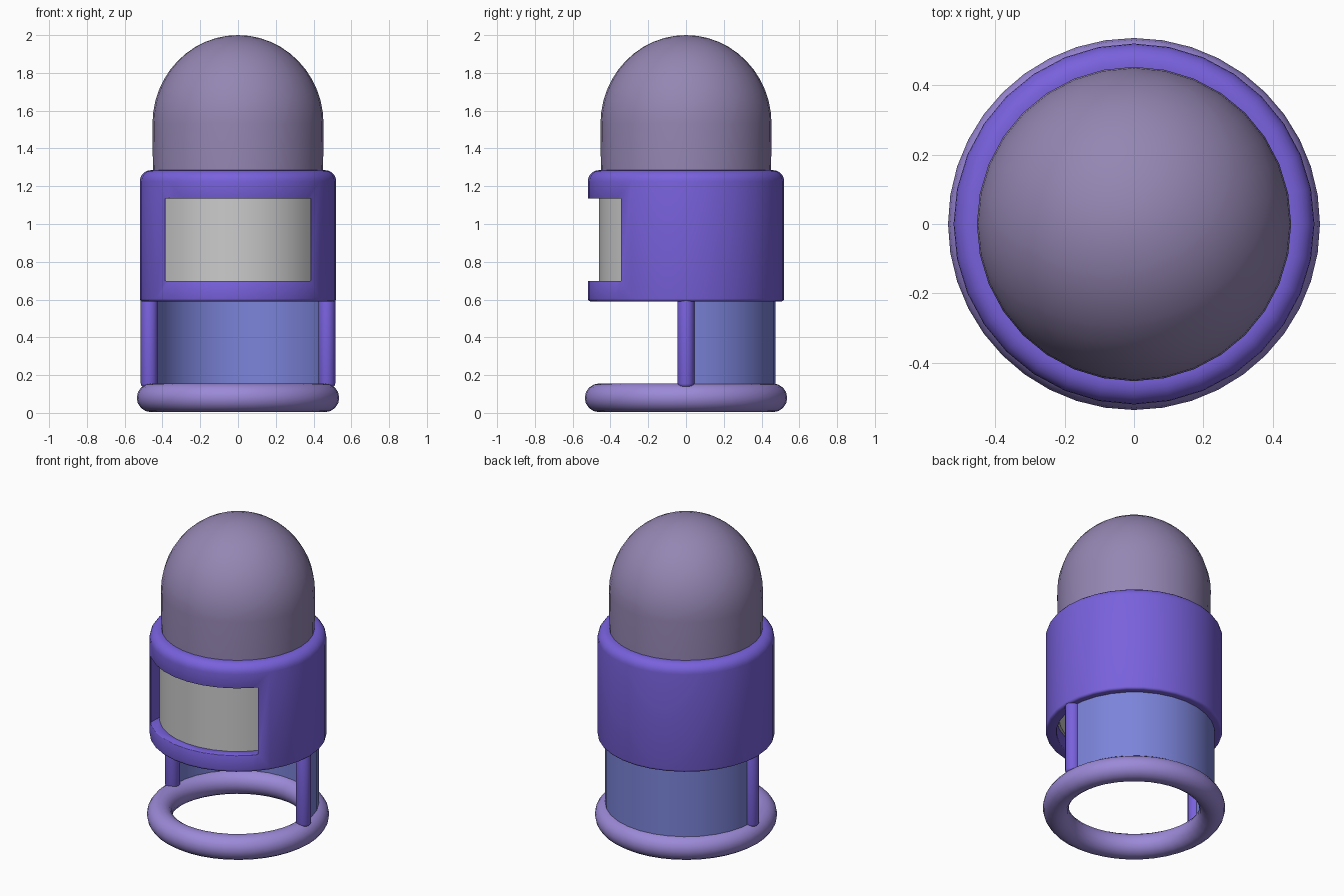
import bpy, bmesh, math
from mathutils import Vector

if "Cube" in bpy.data.objects:
    bpy.data.objects.remove(bpy.data.objects["Cube"])


def paint(ob, colour):
    if colour:
        mat = bpy.data.materials.new(ob.name + "_colour")
        mat.diffuse_color = (*colour, 1)
        mat.use_nodes = True
        mat.node_tree.nodes["Principled BSDF"].inputs["Base Color"].default_value = mat.diffuse_color
        ob.data.materials.append(mat)


def finish(name, bm, colour, angle=35):
    bmesh.ops.remove_doubles(bm, verts=bm.verts, dist=1e-5)
    bmesh.ops.recalc_face_normals(bm, faces=bm.faces)
    me = bpy.data.meshes.new(name)
    bm.to_mesh(me)
    bm.free()
    ob = bpy.data.objects.new(name, me)
    bpy.context.collection.objects.link(ob)
    paint(ob, colour)
    smooth(ob, angle)
    return ob


def smooth(ob, angle=35):
    bpy.ops.object.select_all(action='DESELECT')
    ob.select_set(True)
    bpy.context.view_layer.objects.active = ob
    bpy.ops.object.shade_smooth_by_angle(angle=math.radians(angle))


def lathe(name, profile, colour, closed=False, start=0, sweep=360, steps=32, at=(0, 0), angle=35):
    """Spin an (r, z) profile around a vertical axis; partial sweeps get end caps."""
    bm = bmesh.new()
    full = sweep == 360
    rings = []
    for i in range(steps if full else steps + 1):
        a = math.radians(start + sweep * i / steps)
        rings.append([bm.verts.new((at[0] + r * math.cos(a), at[1] + r * math.sin(a), z))
                      for r, z in profile])
    n = len(profile)
    for i in range(steps):
        p, q = rings[i], rings[(i + 1) % len(rings)]
        for j in range(n if closed else n - 1):
            k = (j + 1) % n
            bm.faces.new((p[j], q[j], q[k], p[k]))
    if closed and not full:
        bm.faces.new(rings[0])
        bm.faces.new(rings[-1])
    bmesh.ops.remove_doubles(bm, verts=bm.verts, dist=1e-5)
    return finish(name, bm, colour, angle)


def arc(cr, cz, rr, rz, a0, a1, steps):
    return [(cr + rr * math.cos(math.radians(a0 + (a1 - a0) * i / steps)),
             cz + rz * math.sin(math.radians(a0 + (a1 - a0) * i / steps))) for i in range(steps + 1)]


PURPLE = (0.19, 0.12, 0.72)
DOME = (0.30, 0.24, 0.45)
RING = (0.33, 0.25, 0.68)
BLUE = (0.20, 0.23, 0.70)

# base ring
lathe("base_ring", arc(0.46, 0.08, 0.076, 0.076, 0, 337.5, 15), RING, closed=True, steps=40)

# curved back wall, rear half only
lathe("back_wall", [(0.45, 0.11), (0.475, 0.11), (0.475, 0.62), (0.45, 0.62)], BLUE,
      closed=True, start=0, sweep=180, steps=16)

# side posts with rounded ends
post = [(0.0, 0.135)] + arc(0.025, 0.155, 0.02, 0.02, -90, 0, 3) \
    + arc(0.025, 0.60, 0.02, 0.02, 0, 90, 3) + [(0.0, 0.62)]
for side, x in (("left", -0.47), ("right", 0.47)):
    lathe(side + "_post", post, PURPLE, at=(x, 0), steps=16, angle=50)

# hollow body collar
profile = [(0.455, 0.59)] + arc(0.505, 0.605, 0.015, 0.015, -90, 0, 3) \
    + arc(0.46, 1.225, 0.06, 0.06, 0, 90, 6) + [(0.445, 1.285), (0.445, 1.24), (0.455, 1.2)]
body = lathe("body", profile, PURPLE, closed=True)

# window opening cut through the front of the body
bm = bmesh.new()
bmesh.ops.create_cube(bm, size=1)
bmesh.ops.scale(bm, vec=Vector((0.77, 0.5, 0.435)), verts=bm.verts)
bmesh.ops.translate(bm, vec=Vector((0, -0.45, 0.917)), verts=bm.verts)
cutter = finish("window_cutter", bm, None)
cutter.hide_render = True
cutter.hide_viewport = True
cut = body.modifiers.new("window", 'BOOLEAN')
cut.operation = 'DIFFERENCE'
cut.solver = 'EXACT'
cut.object = cutter
bev = body.modifiers.new("soft_edges", 'BEVEL')
bev.width = 0.01
bev.segments = 2
bev.limit_method = 'ANGLE'
bev.angle_limit = math.radians(45)

# grey window panel
lathe("window_panel", [(0.44, 0.68), (0.462, 0.68), (0.462, 1.16), (0.44, 1.16)], None,
      closed=True, start=-90 - 61.875, sweep=123.75, steps=11)

# domed top
lathe("dome", [(0.45, 1.22)] + arc(0, 1.53, 0.453, 0.47, 0, 90, 12), DOME)
